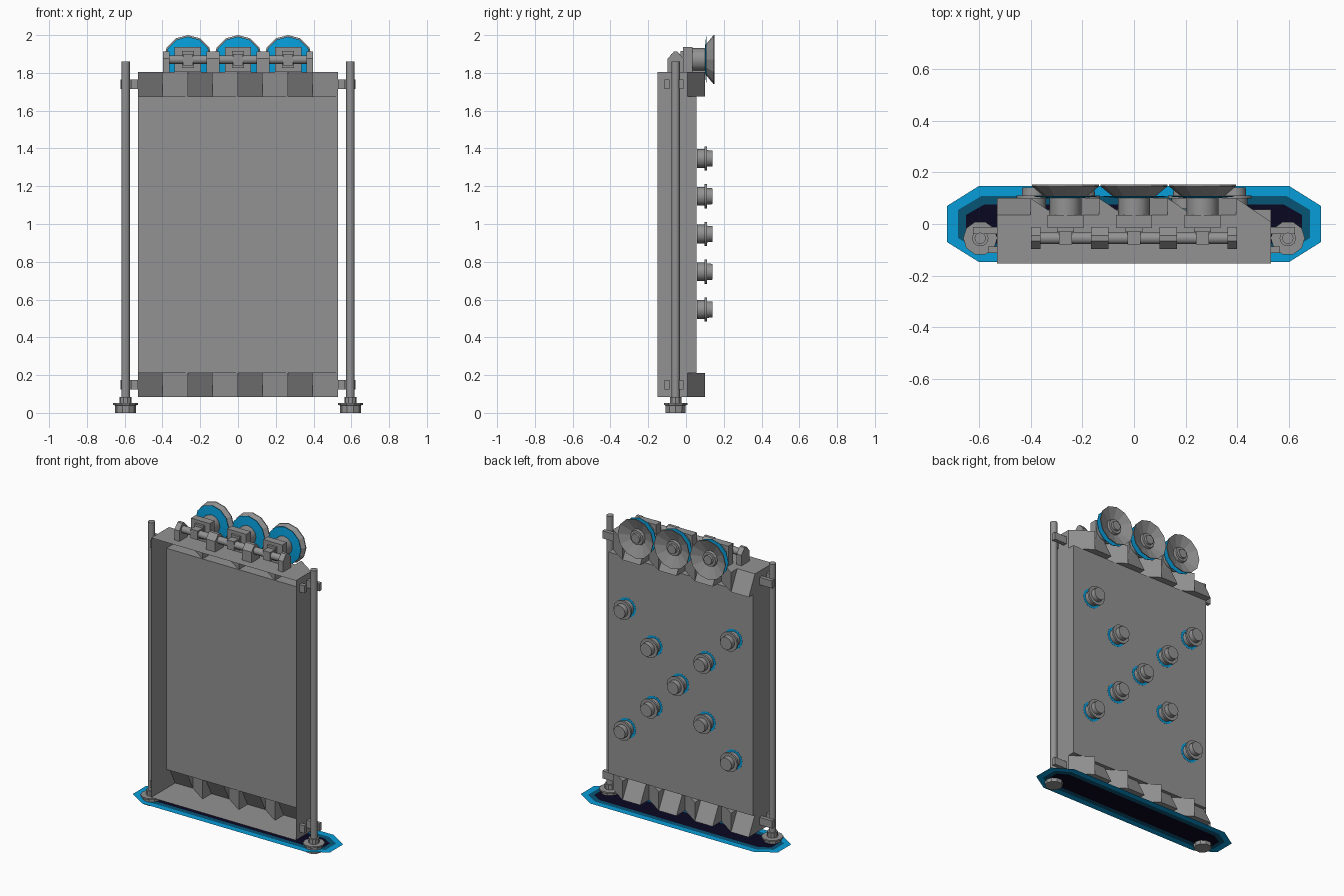
import bpy, bmesh
from math import cos, sin, pi, radians

if "Cube" in bpy.data.objects:
    bpy.data.objects.remove(bpy.data.objects["Cube"], do_unlink=True)


def material(name, rgb):
    m = bpy.data.materials.new(name)
    m.use_nodes = True
    m.diffuse_color = (*rgb, 1)
    node = next(n for n in m.node_tree.nodes if n.type == 'BSDF_PRINCIPLED')
    node.inputs["Base Color"].default_value = (*rgb, 1)
    return m


GREY = material("metal grey", (0.29, 0.29, 0.29))
BLUE = material("bright blue", (0.002, 0.34, 0.70))
TEAL = material("deep blue", (0.002, 0.09, 0.18))
NAVY = material("dark navy", (0.003, 0.002, 0.015))


def build(name, verts, faces, mats=(GREY,), smooth=False):
    mesh = bpy.data.meshes.new(name)
    mesh.from_pydata(verts, [], faces)
    bm = bmesh.new()
    bm.from_mesh(mesh)
    bmesh.ops.recalc_face_normals(bm, faces=bm.faces)
    bm.to_mesh(mesh)
    bm.free()
    for m in mats:
        mesh.materials.append(m)
    ob = bpy.data.objects.new(name, mesh)
    bpy.context.scene.collection.objects.link(ob)
    if smooth:
        bpy.ops.object.select_all(action='DESELECT')
        ob.select_set(True)
        bpy.context.view_layer.objects.active = ob
        bpy.ops.object.shade_smooth_by_angle(angle=radians(40))
    return ob


def box(name, x, y, z):
    verts = [(a, b, c) for a in x for b in y for c in z]
    faces = [(0, 1, 3, 2), (4, 6, 7, 5), (0, 4, 5, 1),
             (2, 3, 7, 6), (0, 2, 6, 4), (1, 5, 7, 3)]
    return build(name, verts, faces)


def lathe(name, profile, origin, axis, n=12, mat=GREY, smooth=False):
    """Turn (radius, distance) points around an axis and cap both ends."""
    verts, faces = [], []
    ox, oy, oz = origin
    for r, d in profile:
        for k in range(n):
            a, b = r * cos(2 * pi * k / n), r * sin(2 * pi * k / n)
            off = {'x': (d, a, b), 'y': (a, d, b), 'z': (a, b, d)}[axis]
            verts.append((ox + off[0], oy + off[1], oz + off[2]))
    for i in range(len(profile) - 1):
        for k in range(n):
            j = (k + 1) % n
            faces.append((i * n + k, i * n + j, (i + 1) * n + j, (i + 1) * n + k))
    faces.append(tuple(range(n)))
    faces.append(tuple(range(len(verts) - n, len(verts))))
    return build(name, verts, faces, (mat,), smooth)


# Ground plate: nested octagons, one colour per ring
rings = [(0.723, 0.60, 0.147, 0.07), (0.68, 0.59, 0.108, 0.055), (0.65, 0.58, 0.075, 0.035)]
verts, faces = [], []
for X, cx, Y, cy in rings:
    verts += [(x, y, 0.025) for x, y in
              [(cx, Y), (-cx, Y), (-X, cy), (-X, -cy), (-cx, -Y), (cx, -Y), (X, -cy), (X, cy)]]
for r in range(2):
    for k in range(8):
        j = (k + 1) % 8
        faces.append((r * 8 + k, r * 8 + j, r * 8 + 8 + j, r * 8 + 8 + k))
faces.append(tuple(range(16, 24)))
plate = build("ground_plate", verts, faces, (BLUE, TEAL, NAVY))
for p in plate.data.polygons:
    p.material_index = p.index // 8

# Thin frame of sides, floor and roof, closed behind by a thick back panel
W, FRONT, INNER, BACK, PEAK = 0.53, -0.152, 0.008, 0.056, 0.1
BOT, LOW, HIGH, TOP = 0.085, 0.21, 1.675, 1.805
verts = [(x, y, z) for y in (FRONT, INNER) for z in (BOT, TOP) for x in (-W, W)]
build("frame", verts, [(0, 1, 5, 4), (2, 6, 7, 3), (0, 4, 6, 2), (1, 3, 7, 5)])
box("back_panel", (-W, W), (INNER, BACK), (LOW, HIGH))


# Rows of teeth on the back: a leaning plate beside a wedge that tapers sideways
def teeth(name, z0, z1):
    pitch, half, lean = 2 * W / 4, 0.13, 0.035
    for i in range(4):
        x = -W + i * pitch
        mid, end = x + half, x + pitch
        verts = [(x, PEAK, z0), (mid, PEAK, z0), (end, INNER, z0), (x, INNER, z0),
                 (x, lean, z1), (mid, lean, z1), (mid, PEAK, z1), (end, INNER, z1),
                 (x, INNER, z1)]
        build(f"{name}_{i + 1}", verts, [(0, 1, 5, 4), (1, 6, 5), (1, 2, 7, 6),
                                         (3, 0, 4, 8), (0, 3, 2, 1), (8, 4, 5, 7), (5, 6, 7)])


teeth("lower_tooth", BOT, LOW)
teeth("upper_tooth", HIGH, TOP)

# Side poles with feet and clamps
for side, s in (("left", 1), ("right", -1)):
    px, py = 0.595 * s, -0.055
    lathe(f"{side}_pole", [(0.022, 0.05), (0.022, 1.86)], (px, py, 0), 'z', smooth=True)
    lathe(f"{side}_foot", [(0.055, 0), (0.056, 0.04), (0.066, 0.042), (0.066, 0.052),
                           (0.032, 0.052), (0.032, 0.085)], (px, py, 0), 'z', 10)
    for where, z in (("lower", 0.15), ("upper", 1.74)):
        for part, y, reach in (("front", -0.10, 0.565), ("back", -0.025, 0.622)):
            box(f"{side}_{where}_clamp_{part}", sorted((W * s, reach * s)),
                (y - 0.013, y + 0.013), (z - 0.025, z + 0.025))

# Hinge rod and its bearing blocks on the roof
HZ = 1.87
lathe("hinge_rod", [(0.023, -0.39), (0.023, 0.39)], (0, -0.055, HZ), 'x', smooth=True)
for i, (x, w) in enumerate(((-0.38, 0.018), (-0.133, 0.034), (0.133, 0.034), (0.38, 0.018))):
    outline = [(-0.097, 1.80), (-0.097, 1.875), (-0.065, 1.912), (-0.045, 1.912),
               (-0.012, 1.875), (-0.012, 1.80)]
    n = len(outline)
    verts = [(x + dx, y, z) for dx in (-w, w) for y, z in outline]
    faces = [tuple(range(n)), tuple(range(n, 2 * n))]
    faces += [(k, (k + 1) % n, n + (k + 1) % n, n + k) for k in range(n)]
    build(f"bearing_block_{i + 1}", verts, faces)

# Three dishes on brackets, each with a shallow blue cone behind it
for i, x in enumerate((-0.265, 0, 0.265)):
    tag = str(i + 1)
    box("dish_bracket_" + tag, (x - 0.07, x + 0.07), (-0.015, 0.035), (TOP, 1.936))
    box("bracket_boss_" + tag, (x - 0.032, x + 0.032), (-0.03, -0.01), (1.825, 1.915))
    box("hinge_arm_" + tag, (x - 0.026, x + 0.026), (-0.08, -0.01), (1.84, 1.90))
    lathe("dish_neck_" + tag, [(0.062, 0.03), (0.062, 0.105)], (x, 0, HZ), 'y', smooth=True)
    lathe("dish_disc_" + tag, [(0.07, 0.101), (0.122, 0.106), (0.122, 0.109)],
          (x, 0, HZ), 'y', mat=BLUE)
    lathe("dish_" + tag, [(0.085, 0.109), (0.13, 0.146), (0.13, 0.152), (0.052, 0.122),
                          (0.048, 0.138), (0.032, 0.138), (0.03, 0.152)], (x, 0, HZ), 'y')

# Cross of nine studs on the back panel, each on a thin blue washer
step_x, step_z, mid_z = 0.195, 0.2, 0.947
spots = [(0, 0)] + [(a * k, b * k) for k in (1, 2) for a in (-1, 1) for b in (-1, 1)]
for i, (a, b) in enumerate(spots):
    pos = (a * step_x, BACK, mid_z + b * step_z)
    lathe(f"stud_washer_{i + 1}", [(0.066, 0.004), (0.066, 0.005)], pos, 'y', mat=BLUE)
    lathe(f"stud_{i + 1}", [(0.05, 0.001), (0.05, 0.042), (0.064, 0.042), (0.064, 0.055),
                            (0.044, 0.055), (0.042, 0.085)], pos, 'y', smooth=True)
